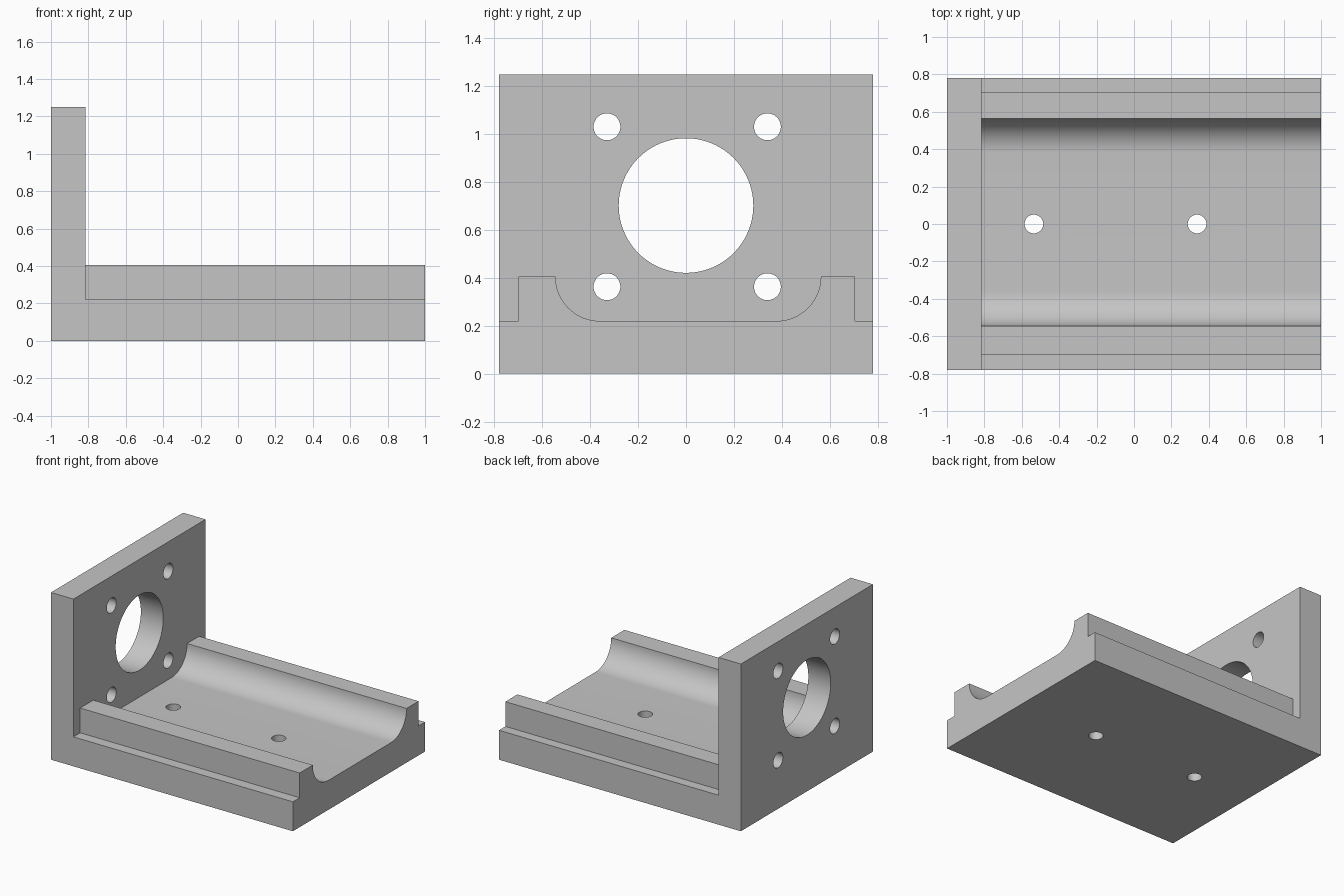
import bpy, bmesh, math
from mathutils import Matrix, Vector

old = bpy.data.objects.get("Cube")
if old:
    bpy.data.objects.remove(old, do_unlink=True)

LENGTH, HALF_W, HEIGHT = 2.0, 0.78, 1.25
PLATE_X = -0.815              # inner face of the upright plate
FLOOR, RAIL_TOP = 0.22, 0.405

grey = bpy.data.materials.new("plain grey")
grey.use_nodes = True
colour = (0.56, 0.56, 0.56, 1)
grey.diffuse_color = colour
grey.node_tree.nodes["Principled BSDF"].inputs["Base Color"].default_value = colour


def make_object(name, bm):
    bmesh.ops.recalc_face_normals(bm, faces=bm.faces)
    mesh = bpy.data.meshes.new(name)
    bm.to_mesh(mesh)
    bm.free()
    mesh.materials.append(grey)
    obj = bpy.data.objects.new(name, mesh)
    bpy.context.collection.objects.link(obj)
    return obj


def extrude_profile(name, points, x0, x1):
    """Extrude a closed (y, z) outline along x."""
    bm = bmesh.new()
    face = bm.faces.new([bm.verts.new((x0, y, z)) for y, z in points])
    new = bmesh.ops.extrude_face_region(bm, geom=[face])["geom"]
    bmesh.ops.translate(bm, vec=(x1 - x0, 0, 0),
                        verts=[v for v in new if isinstance(v, bmesh.types.BMVert)])
    return make_object(name, bm)


def drill(name, centre, radius, depth, axis, sides=48):
    bm = bmesh.new()
    turn = Vector((0, 0, 1)).rotation_difference(Vector(axis)).to_matrix().to_4x4()
    bmesh.ops.create_cone(bm, cap_ends=True, segments=sides, radius1=radius,
                          radius2=radius, depth=depth,
                          matrix=Matrix.Translation(centre) @ turn)
    return make_object(name, bm)


def arc(cy, radius, start, end, steps=20):
    angles = [math.radians(start + (end - start) * i / steps) for i in range(steps + 1)]
    return [(cy + radius * math.cos(a), RAIL_TOP + radius * math.sin(a)) for a in angles]


# Solid block that the bracket is milled from
bracket = extrude_profile("motor_bracket", [(-HALF_W, 0), (HALF_W, 0), (HALF_W, HEIGHT),
                                            (-HALF_W, HEIGHT)], -LENGTH / 2, LENGTH / 2)

# Space above the base: side ledges, two rails and the rounded channel
cove = RAIL_TOP - FLOOR
outline = [(-1, FLOOR), (-0.70, FLOOR), (-0.70, RAIL_TOP)]
outline += arc(-0.545 + cove, cove, 180, 270)
outline += arc(0.563 - cove, cove, 270, 360)
outline += [(0.705, RAIL_TOP), (0.705, FLOOR), (1, FLOOR), (1, 1.5), (-1, 1.5)]
cutters = [extrude_profile("clearance_cutter", outline, PLATE_X, 1.2)]

# Large bore and four bolt holes in the upright plate
cutters.append(drill("bore_cutter", (-0.9, 0, 0.702), 0.281, 0.4, (1, 0, 0), 96))
for y in (-0.33, 0.34):
    for z in (0.363, 1.031):
        cutters.append(drill("bolt_hole_cutter", (-0.9, y, z), 0.056, 0.4, (1, 0, 0)))

# Two mounting holes in the base
for x in (-0.535, 0.337):
    cutters.append(drill("mount_hole_cutter", (x, 0, 0.1), 0.05, 0.5, (0, 0, 1)))

for cutter in cutters:
    cutter.hide_render = True
    mod = bracket.modifiers.new(cutter.name, 'BOOLEAN')
    mod.operation, mod.solver, mod.object = 'DIFFERENCE', 'EXACT', cutter

# Bake the cuts, discard the cutters and smooth the round surfaces
graph = bpy.context.evaluated_depsgraph_get()
result = bpy.data.meshes.new_from_object(bracket.evaluated_get(graph))
bracket.modifiers.clear()
bracket.data = result
for cutter in cutters:
    bpy.data.objects.remove(cutter, do_unlink=True)

bpy.ops.object.select_all(action='DESELECT')
bracket.select_set(True)
bpy.context.view_layer.objects.active = bracket
bpy.ops.object.shade_smooth_by_angle(angle=math.radians(30))
